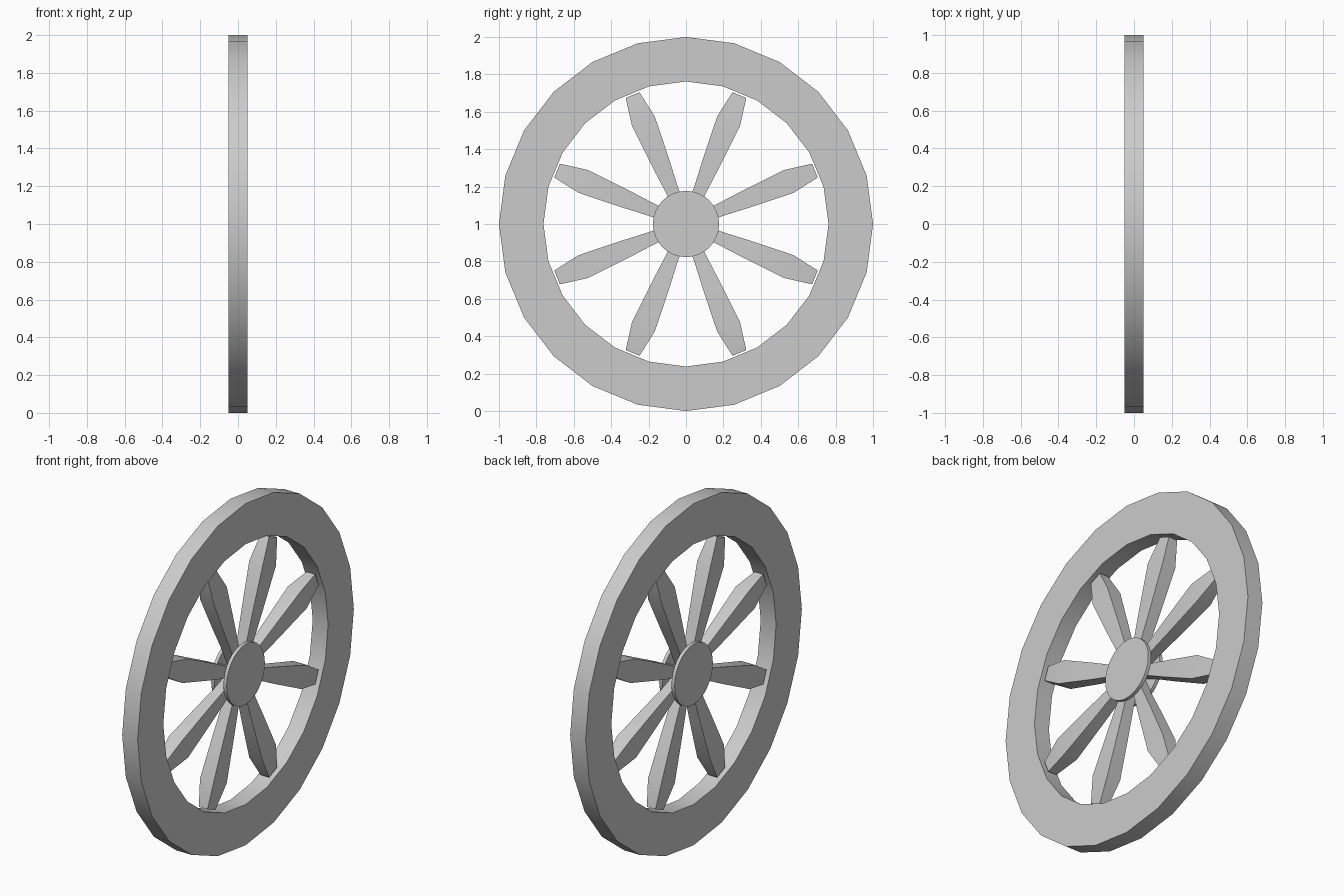
import bpy, bmesh
from math import sin, cos, pi, radians
from mathutils import Matrix

if "Cube" in bpy.data.objects:
    bpy.data.objects.remove(bpy.data.objects["Cube"])

CENTRE = Matrix.Translation((0, 0, 1))


def finish(name, bm, matrix=CENTRE):
    bmesh.ops.recalc_face_normals(bm, faces=bm.faces)
    mesh = bpy.data.meshes.new(name)
    bm.to_mesh(mesh)
    bm.free()
    ob = bpy.data.objects.new(name, mesh)
    bpy.context.collection.objects.link(ob)
    mesh.transform(matrix)
    bpy.ops.object.select_all(action='DESELECT')
    ob.select_set(True)
    bpy.context.view_layer.objects.active = ob
    bpy.ops.object.shade_smooth_by_angle(angle=radians(25))
    return ob


def lathe(name, profile, sides):
    """Spin a closed (x, radius) profile about the x axle."""
    bm = bmesh.new()
    rings = [[bm.verts.new((x, r * sin(2 * pi * i / sides), r * cos(2 * pi * i / sides)))
              for x, r in profile] for i in range(sides)]
    n = len(profile)
    for i in range(sides):
        a, b = rings[i], rings[(i + 1) % sides]
        for j in range(n):
            k = (j + 1) % n
            bm.faces.new((a[j], a[k], b[k], b[j]))
    return finish(name, bm)


# Rim: 24-sided flat ring
lathe("rim", [(-0.05, 0.762), (0.05, 0.762), (0.05, 1.0), (-0.05, 1.0)], 24)

# Hub: a thin disc on each side of the spokes
for side, x in (("left", -0.04), ("right", 0.04)):
    bm = bmesh.new()
    bmesh.ops.create_cone(bm, cap_ends=True, segments=32, radius1=0.177,
                          radius2=0.177, depth=0.02)
    bm.transform(Matrix.Translation((x, 0, 0)) @ Matrix.Rotation(pi / 2, 4, 'Y'))
    finish("hub_disc_" + side, bm)

# Spokes: (distance from axle, half width, half thickness)
SPOKE = [(0.08, 0.030, 0.030), (0.18, 0.034, 0.031), (0.34, 0.048, 0.036),
         (0.595, 0.066, 0.044), (0.746, 0.040, 0.028)]
for s in range(8):
    bm = bmesh.new()
    rings = [[bm.verts.new((sx * t, sy * w, r))
              for sx, sy in ((-1, -1), (1, -1), (1, 1), (-1, 1))] for r, w, t in SPOKE]
    for a, b in zip(rings, rings[1:]):
        for j in range(4):
            k = (j + 1) % 4
            bm.faces.new((a[j], a[k], b[k], b[j]))
    bm.faces.new(rings[0])
    bm.faces.new(rings[-1])
    finish(f"spoke_{s + 1}", bm, CENTRE @ Matrix.Rotation(radians(22.5 + 45 * s), 4, 'X'))
